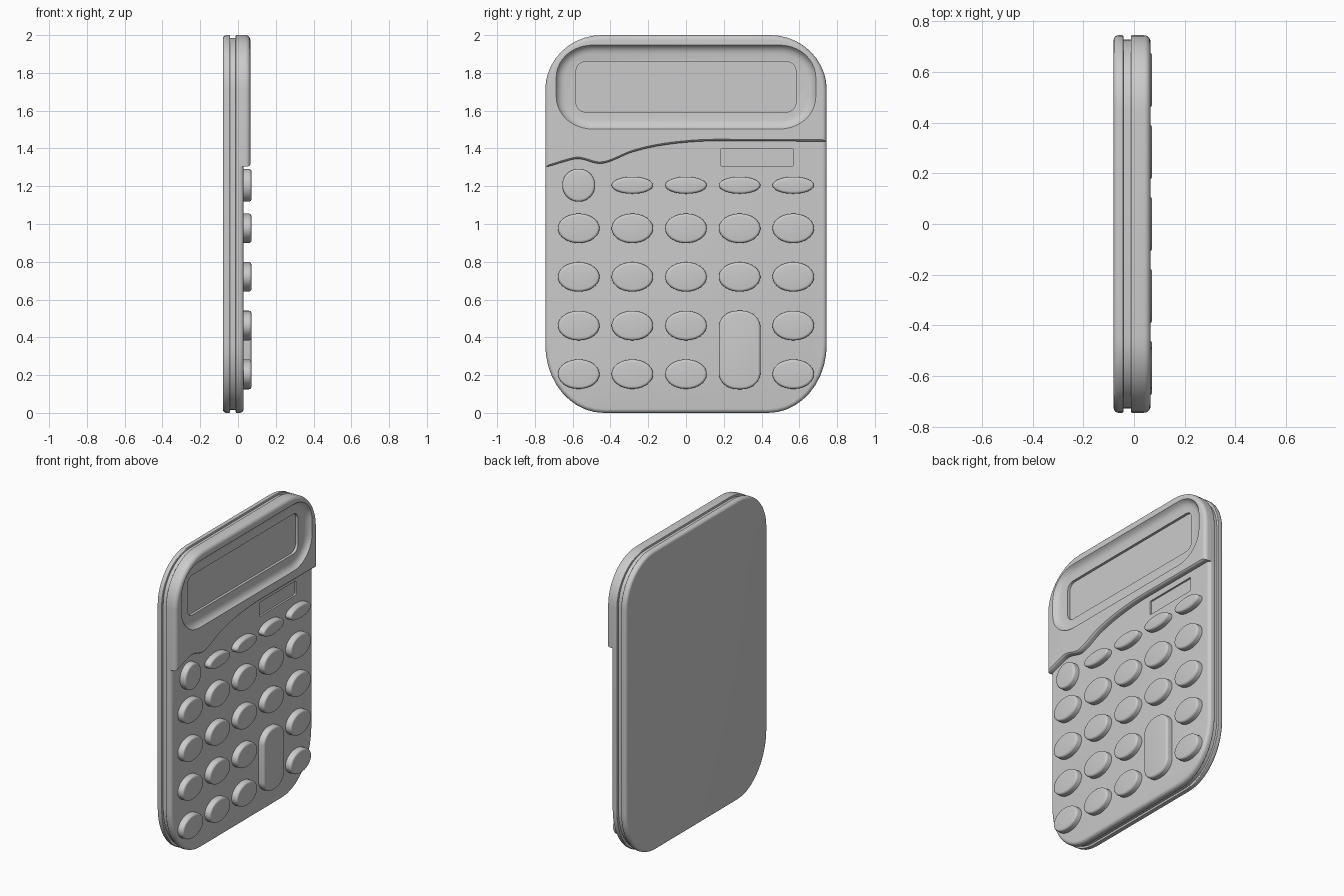
import bpy, bmesh, math

if "Cube" in bpy.data.objects:
    bpy.data.objects.remove(bpy.data.objects["Cube"])


def rounded(cy, cz, hy, hz, top, bottom, inset=0.0, n=10):
    """Rounded rectangle in the y-z plane; corner radii are (ry, rz)."""
    pts = []
    for k, (sy, sz) in enumerate([(1, 1), (-1, 1), (-1, -1), (1, -1)]):
        ry, rz = top if sz > 0 else bottom
        oy, oz = cy + sy * (hy - ry), cz + sz * (hz - rz)
        for i in range(n + 1):
            a = math.pi / 2 * (k + i / n)
            pts.append((oy + (ry - inset) * math.cos(a), oz + (rz - inset) * math.sin(a)))
    return pts


def loft(name, rings):
    """Closed solid through rings of (x, outline points)."""
    bm = bmesh.new()
    loops = [[bm.verts.new((x, y, z)) for y, z in pts] for x, pts in rings]
    for a, b in zip(loops, loops[1:]):
        for i in range(len(a)):
            j = (i + 1) % len(a)
            bm.faces.new((a[i], a[j], b[j], b[i]))
    bm.faces.new(loops[0][::-1])
    bm.faces.new(loops[-1])
    bmesh.ops.remove_doubles(bm, verts=bm.verts[:], dist=1e-5)
    bmesh.ops.recalc_face_normals(bm, faces=bm.faces[:])
    mesh = bpy.data.meshes.new(name)
    bm.to_mesh(mesh)
    bm.free()
    ob = bpy.data.objects.new(name, mesh)
    bpy.context.collection.objects.link(ob)
    return ob


def slab(name, shape, x0, x1, r0=0.0, r1=0.0, n=5):
    """Extruded outline with rounded back (r0) and front (r1) edges."""
    rings = []
    for x, r, s in ((x0, r0, -1), (x1, r1, 1)):
        steps = [math.pi / 2 * i / n for i in range(n + 1)] if r else [0]
        if s < 0:
            steps = steps[::-1]
        for a in steps:
            rings.append((x - s * r * (1 - math.sin(a)) if r else x,
                          rounded(*shape, inset=r * (1 - math.cos(a)))))
    return loft(name, rings)


def boolean(ob, cutter, operation='DIFFERENCE', remove=True):
    mod = ob.modifiers.new("cut", 'BOOLEAN')
    mod.operation, mod.solver, mod.object = operation, 'EXACT', cutter
    bpy.context.view_layer.objects.active = ob
    bpy.ops.object.modifier_apply(modifier=mod.name)
    if remove:
        bpy.data.objects.remove(cutter)


def wave(y):
    """Height of the wavy lower edge of the raised display housing."""
    keys = [(-0.9, 1.30), (-0.73, 1.305), (-0.66, 1.325), (-0.57, 1.345), (-0.445, 1.32),
            (-0.285, 1.38), (-0.137, 1.415), (0.07, 1.437), (0.3, 1.439), (0.9, 1.437)]
    for i in range(len(keys) - 1):
        (a, p), (b, q) = keys[i], keys[i + 1]
        if y <= b:
            def slope(k):
                if k in (0, len(keys) - 1):
                    return 0
                return (keys[k + 1][1] - keys[k - 1][1]) / (keys[k + 1][0] - keys[k - 1][0])
            t, h = (y - a) / (b - a), b - a
            return ((2*t**3 - 3*t**2 + 1) * p + (t**3 - 2*t**2 + t) * h * slope(i)
                    + (3*t**2 - 2*t**3) * q + (t**3 - t**2) * h * slope(i + 1))
    return keys[-1][1]


# Shells: back cover, recessed seam, front face and display housing
body = (0, 1.0, 0.745, 1.0, (0.30, 0.29), (0.31, 0.36))
seam = (0, 1.0, 0.729, 0.986, (0.284, 0.276), (0.294, 0.346))
slab("back_cover", body, -0.08, -0.042, 0.018, 0.004)
slab("seam_core", seam, -0.05, 0.0)
front = slab("keypad_face", body, -0.012, 0.03, 0.004, 0.022)
head = slab("display_housing", body, -0.012, 0.065, 0.004, 0.025)


# Wavy division between keypad face and housing
def wave_outline(dz):
    ys = [-0.9 + 1.8 * i / 90 for i in range(91)]
    return [(-0.9, -0.2), (0.9, -0.2)] + [(y, wave(y) + dz) for y in reversed(ys)]


divider = loft("divider_cutter", [(-0.2, wave_outline(0)), (0.053, wave_outline(0)),
                                  (0.060, wave_outline(0.003)), (0.064, wave_outline(0.008)),
                                  (0.07, wave_outline(0.016))])
boolean(front, divider, 'INTERSECT', remove=False)
boolean(head, divider)

# Display: sloped bezel bowl with a deeper screen window
bezel = (0, 1.725, 0.685, 0.22, (0.19, 0.17), (0.19, 0.17))
bowl = [(0.08, -0.008), (0.067, -0.004), (0.062, 0.0), (0.054, 0.006), (0.046, 0.014),
        (0.039, 0.027), (0.035, 0.045)]
boolean(head, loft("bezel_cutter", [(x, rounded(*bezel, inset=i)) for x, i in bowl]))
window = (0, 1.726, 0.582, 0.133, (0.05, 0.05), (0.05, 0.05))
boolean(head, slab("window_cutter", window, 0.018, 0.05))

# Solar cell recess
cell = (0.376, 1.353, 0.192, 0.047, (0.008, 0.008), (0.008, 0.008))
boolean(front, slab("solar_cutter", cell, 0.018, 0.05))


# Keys
def key(name, y, z, hy, hz, radius=None):
    r = radius or (hy, hz)
    slab(name, (y, z, hy, hz, r, r), 0.015, 0.071, 0, 0.014)


columns = [-0.568, -0.284, 0.0, 0.284, 0.568]
for row, z in enumerate([0.205, 0.462, 0.72, 0.977]):
    for col, y in enumerate(columns):
        if not (col == 3 and row < 2):
            key(f"key_{row}_{col}", y, z, 0.11, 0.078)
key("tall_key", 0.284, 0.333, 0.11, 0.208, (0.1, 0.085))
key("power_key", columns[0], 1.205, 0.087, 0.087)
for col, y in enumerate(columns[1:], 1):
    key(f"memory_key_{col}", y, 1.205, 0.11, 0.045)

# Smooth shading with sharp edges kept
for ob in bpy.context.scene.objects:
    ob.select_set(True)
bpy.context.view_layer.objects.active = head
bpy.ops.object.shade_smooth_by_angle(angle=math.radians(32))
